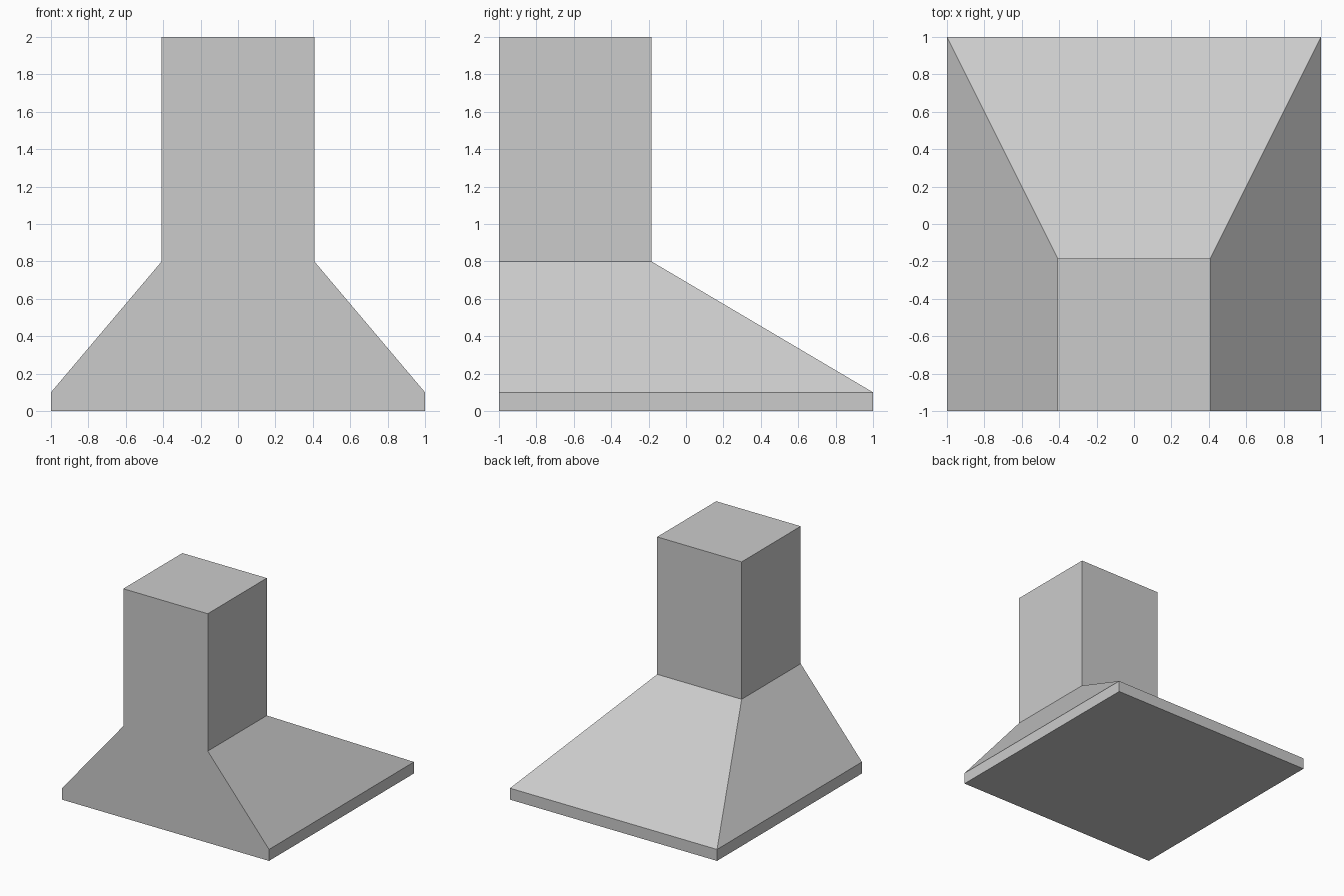
import bpy, bmesh

if "Cube" in bpy.data.objects:
    bpy.data.objects.remove(bpy.data.objects["Cube"])

BACK = -1.0  # flat wall side shared by every section

# Rectangular sections from bottom to top: (half width, y of the sloped side, z)
sections = [
    (1.0, 1.0, 0.0),       # base rim bottom
    (1.0, 1.0, 0.10),      # base rim top
    (0.408, -0.185, 0.80), # canopy top
    (0.408, -0.185, 2.0),  # chimney top
]


def ring(bm, half, y, z):
    return [bm.verts.new(p) for p in
            ((-half, BACK, z), (half, BACK, z), (half, y, z), (-half, y, z))]


# Hood shell: rim, sloped canopy and chimney in one closed skin
bm = bmesh.new()
rings = [ring(bm, *s) for s in sections]
for low, high in zip(rings, rings[1:]):
    for i in range(4):
        j = (i + 1) % 4
        bm.faces.new((low[i], low[j], high[j], high[i]))
bm.faces.new(rings[0][::-1])
bm.faces.new(rings[-1])
bmesh.ops.recalc_face_normals(bm, faces=bm.faces)

mesh = bpy.data.meshes.new("range_hood")
bm.to_mesh(mesh)
bm.free()
bpy.context.collection.objects.link(bpy.data.objects.new("range_hood", mesh))
